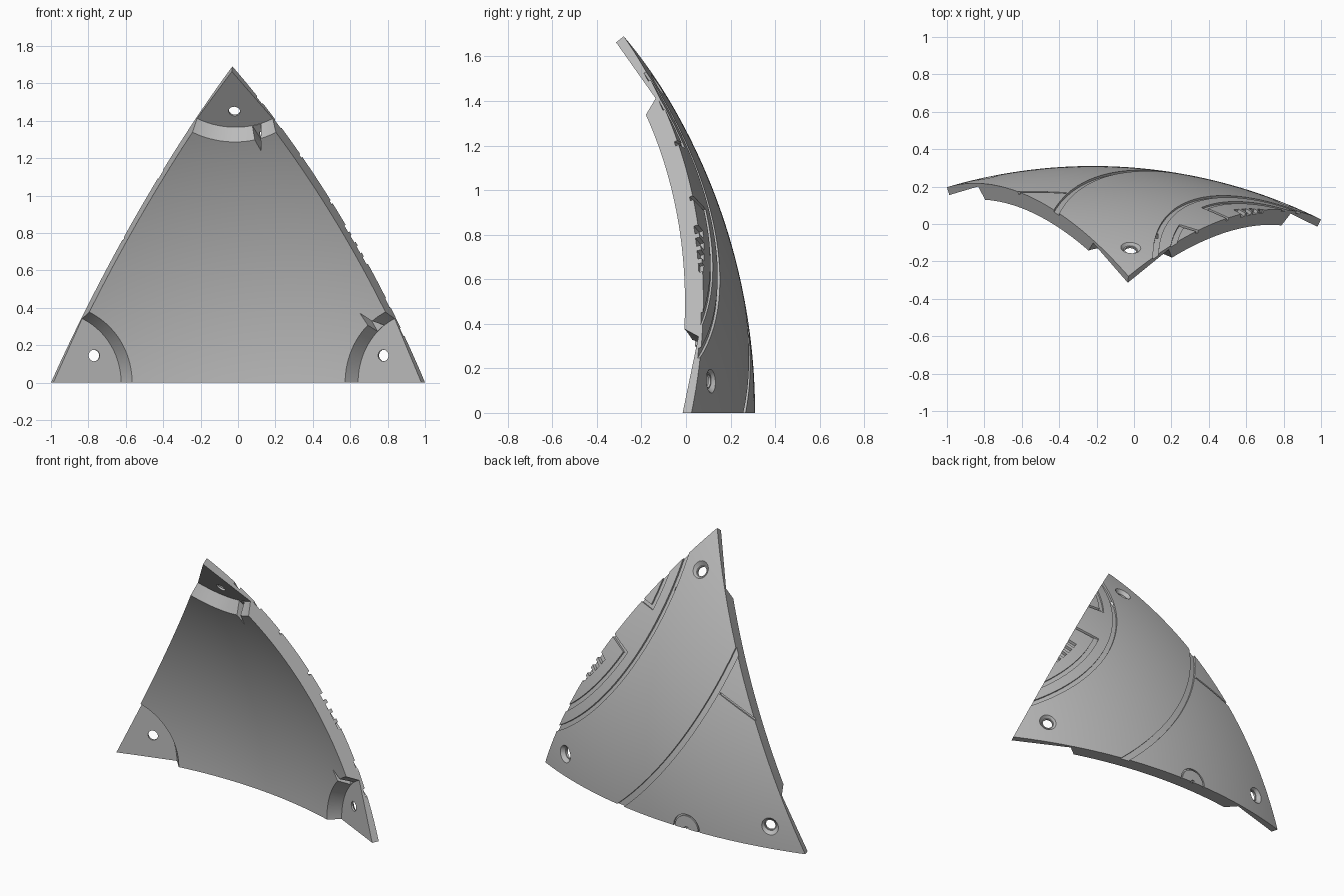
import bpy, bmesh, math
from mathutils import Vector, Matrix

if "Cube" in bpy.data.objects:
    bpy.data.objects.remove(bpy.data.objects["Cube"])

# Sphere that the curved panel belongs to
O = Vector((-0.22, -2.44, 0))
R_OUT, R_IN = 2.75, 2.66
A = Vector((-0.78, 2.637, 0)).normalized()
B = Vector((1.22, 2.464, 0)).normalized()
C = Vector((0.19, 2.16, 1.69)).normalized()
MID = (A + B + C).normalized()

grey = bpy.data.materials.new("plain grey")
grey.use_nodes = True
grey.diffuse_color = (0.5, 0.5, 0.5, 1)
grey.node_tree.nodes["Principled BSDF"].inputs["Base Color"].default_value = (0.5, 0.5, 0.5, 1)


def make_object(name, bm):
    bmesh.ops.recalc_face_normals(bm, faces=bm.faces)
    mesh = bpy.data.meshes.new(name)
    bm.to_mesh(mesh)
    bm.free()
    mesh.materials.append(grey)
    obj = bpy.data.objects.new(name, mesh)
    bpy.context.collection.objects.link(obj)
    return obj


def frame(axis, toward):
    """Columns: direction toward a point, sideways, axis."""
    u = (toward - axis * axis.dot(toward)).normalized()
    return Matrix((u, axis.cross(u), axis)).transposed()


# Curved triangular shell with radial side walls
def shell(n=64):
    bm = bmesh.new()
    layers = []
    for r in (R_OUT, R_IN):
        g = {}
        for i in range(n + 1):
            for j in range(n + 1 - i):
                g[i, j] = bm.verts.new(O + r * (A * (n - i - j) + B * i + C * j).normalized())
        for i in range(n):
            for j in range(n - i):
                bm.faces.new((g[i, j], g[i + 1, j], g[i, j + 1]))
                if i + j < n - 1:
                    bm.faces.new((g[i + 1, j], g[i + 1, j + 1], g[i, j + 1]))
        layers.append(g)
    out, inn = layers
    for k in range(n):
        for p, q in (((k, 0), (k + 1, 0)), ((0, k), (0, k + 1)), ((k, n - k), (k + 1, n - k - 1))):
            bm.faces.new((out[p], out[q], inn[q], inn[p]))
    return make_object("curved_shell_panel", bm)


panel = shell()
bpy.context.view_layer.objects.active = panel
panel.select_set(True)


def cut(cutter):
    cutter.hide_render = True
    mod = panel.modifiers.new("cut", 'BOOLEAN')
    mod.operation = 'DIFFERENCE'
    mod.solver = 'EXACT'
    mod.object = cutter
    bpy.ops.object.modifier_apply(modifier=mod.name)
    bpy.data.objects.remove(cutter)


def cone_cutter(name, axis, u, d1, d2, r1, r2, seg):
    """Frustum along axis, from distance d1 to d2, shifted by u toward the middle."""
    bm = bmesh.new()
    rot = frame(axis, MID)
    place = Matrix.Translation(O + rot @ Vector((u, 0, (d1 + d2) / 2))) @ rot.to_4x4()
    bmesh.ops.create_cone(bm, cap_ends=True, segments=seg, radius1=r1, radius2=r2,
                          depth=d2 - d1, matrix=place)
    return make_object(name, bm)


def notch_cutter(axis, side):
    bm = bmesh.new()
    rot = frame(axis, MID)
    plan = ((0.3, 0.06), (0.3, 0.14), (0.47, 0.14))
    rings = [[bm.verts.new(O + rot @ Vector((u, v * side, d))) for u, v in plan]
             for d in (2.5, 2.704)]
    for ring in rings:
        bm.faces.new(ring)
    for i in range(3):
        j = (i + 1) % 3
        bm.faces.new((rings[0][i], rings[0][j], rings[1][j], rings[1][i]))
    return make_object("key_notch", bm)


# Corner mounting seats, countersunk screw holes and key notches
for corner in (A, B, C):
    cut(cone_cutter("corner_seat", corner, 0, 2.5, 2.706, 0.478, 0.378, 96))
    cut(cone_cutter("screw_hole", corner, 0.27, 2.6, 2.8, 0.031, 0.031, 24))
    cut(cone_cutter("countersink", corner, 0.27, 2.718, 2.76, 0.037, 0.075, 32))
cut(notch_cutter(B, 1))
cut(notch_cutter(C, -1))


def groove(rot, p1, p2, a1, a2, depth=0.012):
    """Shallow cut between two polar angles and two azimuths of a frame."""
    bm = bmesh.new()
    steps = max(1, math.ceil((a2 - a1) / 3))
    rows = []
    for i in range(steps + 1):
        az = math.radians(a1 + (a2 - a1) * i / steps)
        row = []
        for p, r in ((p1, R_OUT - depth), (p2, R_OUT - depth), (p2, R_OUT + 0.03), (p1, R_OUT + 0.03)):
            t = math.radians(p)
            local = Vector((math.sin(t) * math.cos(az), math.sin(t) * math.sin(az), math.cos(t)))
            row.append(bm.verts.new(O + rot @ (local * r)))
        rows.append(row)
    for s, t in zip(rows, rows[1:]):
        for k in range(4):
            m = (k + 1) % 4
            bm.faces.new((s[k], s[m], t[m], t[k]))
    bm.faces.new(rows[0])
    bm.faces.new(rows[-1])
    cut(make_object("groove", bm))


# Concentric panel grooves on the outer face
ring = frame(Vector((0.544, 0.699, 0.466)).normalized(), MID)
groove(ring, 37.7, 38.5, -60, 60)
groove(ring, 25.6, 26.2, -80, 80)
groove(ring, 38.7, 46, 13.7, 14.1, 0.010)

# Panel outlines beside the ring
groove(ring, 23.7, 24.3, -70, 4.2, 0.010)
groove(ring, 17, 24.0, 3.0, 4.2, 0.011)
groove(ring, 23.7, 24.3, 20, 70, 0.010)
groove(ring, 17, 24.0, 20, 21.2, 0.011)

# Vent slots
for k in range(5):
    groove(ring, 17, 22.2, -22 + k * 3.7, -19.6 + k * 3.7, 0.018)

# Small half circle and its centre hole on the lower edge
pole = frame(Vector((0, 1, 0)), Vector((0, 1, 1)))
groove(pole, 1.75, 1.95, -100, 100, 0.010)
groove(pole, 0.05, 0.3, -100, 100, 0.011)

bpy.ops.object.shade_smooth_by_angle(angle=math.radians(20))
